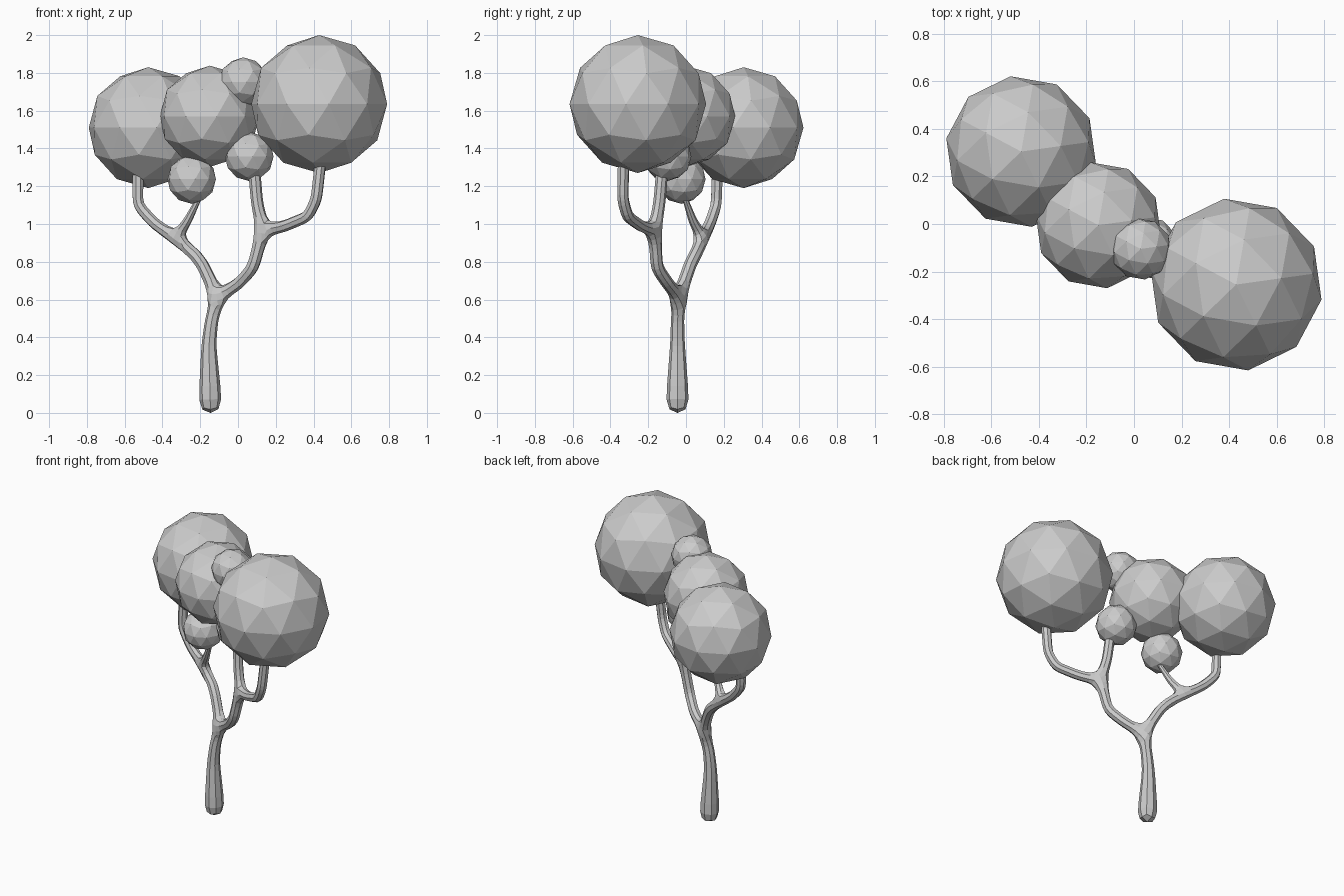
import bpy, bmesh, math

cube = bpy.data.objects.get("Cube")
if cube:
    bpy.data.objects.remove(cube, do_unlink=True)

# One matte grey for the whole tree
grey = bpy.data.materials.new("plain_grey")
grey.use_nodes = True
colour = (0.6, 0.6, 0.6, 1)
grey.diffuse_color = colour
bsdf = next(n for n in grey.node_tree.nodes if n.type == 'BSDF_PRINCIPLED')
bsdf.inputs["Base Color"].default_value = colour


def add_object(name, bm):
    mesh = bpy.data.meshes.new(name)
    bm.to_mesh(mesh)
    bm.free()
    mesh.materials.append(grey)
    obj = bpy.data.objects.new(name, mesh)
    bpy.context.scene.collection.objects.link(obj)
    return obj


# Faceted foliage balls
def foliage(name, centre, radius):
    bm = bmesh.new()
    bmesh.ops.create_icosphere(bm, subdivisions=2, radius=radius)
    obj = add_object(name, bm)
    obj.location = centre
    obj.rotation_euler.z = math.radians(8)


foliage("large_foliage_left", (0.43, -0.255, 1.635), 0.365)
foliage("large_foliage_right", (-0.475, 0.305, 1.51), 0.32)
foliage("middle_foliage", (-0.15, -0.005, 1.57), 0.268)
foliage("small_foliage_top", (0.028, -0.105, 1.752), 0.13)
foliage("small_foliage_left", (0.06, -0.10, 1.357), 0.13)
foliage("small_foliage_right", (-0.245, -0.025, 1.237), 0.13)

# Trunk and branches: a skeleton of nodes wrapped by a skin
bm = bmesh.new()
skin = bm.verts.layers.skin.verify()


def limb(start, nodes):
    """Chain nodes of (x, y, z, radius) on from a start vertex."""
    last = start
    for x, y, z, r in nodes:
        vert = bm.verts.new((x, y, z))
        vert[skin].radius = (r, r)
        if last:
            bm.edges.new((last, vert))
        else:
            vert[skin].use_root = True
        last = vert
    return last


fork = limb(None, [(-0.145, -0.045, 0.03, 0.073), (-0.155, -0.045, 0.36, 0.042),
                   (-0.14, -0.045, 0.49, 0.038), (-0.108, -0.037, 0.61, 0.036)])
right_fork = limb(fork, [(-0.185, 0.02, 0.78, 0.036), (-0.23, 0.05, 0.84, 0.036),
                         (-0.33, 0.09, 0.92, 0.034)])
limb(right_fork, [(-0.45, 0.13, 1.01, 0.033), (-0.53, 0.16, 1.1, 0.033),
                  (-0.53, 0.168, 1.33, 0.033)])
limb(right_fork, [(-0.265, 0.035, 1.02, 0.024), (-0.2, -0.01, 1.15, 0.014)])
left_fork = limb(fork, [(0.01, -0.1, 0.69, 0.035), (0.08, -0.155, 0.77, 0.036),
                        (0.13, -0.165, 0.96, 0.036)])
limb(left_fork, [(0.1, -0.14, 1.12, 0.034), (0.085, -0.125, 1.3, 0.034)])
limb(left_fork, [(0.25, -0.24, 0.99, 0.033), (0.37, -0.31, 1.04, 0.033),
                 (0.415, -0.335, 1.13, 0.033), (0.44, -0.33, 1.36, 0.033)])

trunk = add_object("trunk_and_branches", bm)
trunk.modifiers.new("wrap", 'SKIN')
trunk.modifiers.new("round", 'SUBSURF').levels = 1

# Freeze the skin and settle the foot on the ground
evaluated = trunk.evaluated_get(bpy.context.evaluated_depsgraph_get())
mesh = bpy.data.meshes.new_from_object(evaluated)
trunk.modifiers.clear()
trunk.data = mesh
mesh.materials.clear()
mesh.materials.append(grey)
low, top = min(v.co.z for v in mesh.vertices), 0.3
for v in mesh.vertices:
    if v.co.z < top:
        v.co.z = (v.co.z - low) * top / (top - low)
for p in mesh.polygons:
    p.use_smooth = False
    p.material_index = 0
